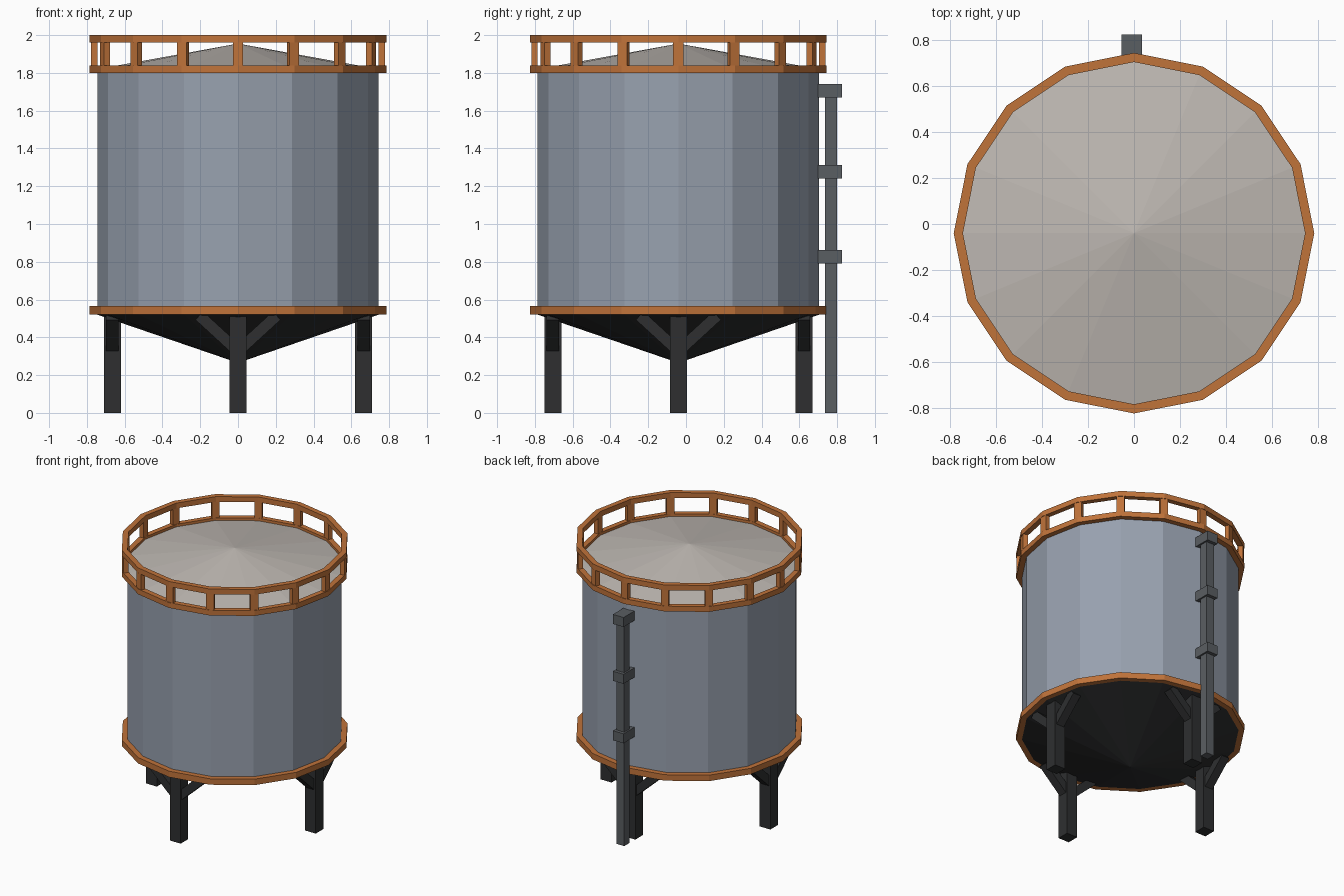
import bpy, bmesh, math
from mathutils import Matrix, Vector

if "Cube" in bpy.data.objects:
    bpy.data.objects.remove(bpy.data.objects["Cube"])

CY = -0.04      # tank axis in y
N = 16          # sides of the tank


def material(name, rgb):
    m = bpy.data.materials.new(name)
    lin = [((c / 255 + 0.055) / 1.055) ** 2.4 for c in rgb]
    m.diffuse_color = (*lin, 1)
    m.use_nodes = True
    m.node_tree.nodes["Principled BSDF"].inputs["Base Color"].default_value = m.diffuse_color
    return m


STEEL = material("blue_grey_steel", (152, 161, 175))
ORANGE = material("orange_paint", (192, 115, 58))
ROOF = material("pale_roof", (190, 184, 178))
DARK = material("dark_frame", (46, 47, 48))
PIPE = material("grey_pipe", (90, 94, 98))


def finish(name, bm, mat):
    bmesh.ops.recalc_face_normals(bm, faces=bm.faces)
    me = bpy.data.meshes.new(name)
    bm.to_mesh(me)
    bm.free()
    me.materials.append(mat)
    ob = bpy.data.objects.new(name, me)
    bpy.context.collection.objects.link(ob)
    return ob


def lathe(name, profile, mat, closed=False):
    """Revolve (radius, z) points round the tank axis in N flat sides."""
    bm = bmesh.new()
    pts = [bm.verts.new((r, CY, z)) for r, z in profile]
    pairs = list(zip(pts, pts[1:] + pts[:1])) if closed else list(zip(pts, pts[1:]))
    edges = [bm.edges.new(p) for p in pairs]
    bmesh.ops.spin(bm, geom=pts + edges, cent=(0, CY, 0), axis=(0, 0, 1),
                   angle=math.tau, steps=N, use_merge=True)
    bmesh.ops.remove_doubles(bm, verts=bm.verts, dist=1e-4)
    return finish(name, bm, mat)


def add_box(bm, size, matrix):
    bmesh.ops.create_cube(bm, size=1, matrix=matrix @ Matrix.Diagonal((*size, 1)))


def box(name, lo, hi, mat):
    lo, hi = Vector(lo), Vector(hi)
    bm = bmesh.new()
    add_box(bm, hi - lo, Matrix.Translation((lo + hi) / 2))
    return finish(name, bm, mat)


def around(angle):
    return Matrix.Translation((0, CY, 0)) @ Matrix.Rotation(angle, 4, 'Z')


def ring(name, z0, z1):
    lathe(name, [(0.745, z0), (0.785, z0), (0.785, z1), (0.745, z1)], ORANGE, True)


# tank shell, conical roof and conical hopper underneath
lathe("tank_shell", [(0.745, 0.52), (0.745, 1.82)], STEEL)
lathe("roof_cone", [(0.745, 1.82), (0, 1.955)], ROOF)
lathe("hopper_cone", [(0.745, 0.52), (0, 0.265)], DARK)

# orange base ring and roof railing
ring("base_ring", 0.52, 0.565)
ring("railing_lower_ring", 1.80, 1.84)
ring("railing_top_rail", 1.96, 2.0)
bm = bmesh.new()
for i in range(N):
    add_box(bm, (0.034, 0.055, 0.13),
            around(math.tau * i / N) @ Matrix.Translation((0.762, 0, 1.90)))
finish("railing_posts", bm, ORANGE)

# four legs, each with two diagonal braces running along the rim
for i, side in enumerate(("right", "back", "left", "front")):
    base = around(i * math.pi / 2)
    bm = bmesh.new()
    add_box(bm, (0.09, 0.09, 0.525), base @ Matrix.Translation((0.665, 0, 0.2625)))
    finish(side + "_leg", bm, DARK)
    bm = bmesh.new()
    for s in (-1, 1):
        a, b = Vector((0.665, 0.02 * s, 0.345)), Vector((0.665, 0.205 * s, 0.515))
        d = b - a
        tilt = Matrix.Rotation(math.atan2(d.z, d.y), 4, 'X')
        add_box(bm, (0.065, d.length, 0.06),
                base @ Matrix.Translation((a + b) / 2) @ tilt)
    finish(side + "_leg_braces", bm, DARK)

# drain pipe at the back with three wall brackets
box("drain_pipe", (-0.043, 0.735, 0), (0.022, 0.80, 1.72), PIPE)
for i, z in enumerate((0.79, 1.24, 1.67)):
    box(f"pipe_bracket_{i + 1}", (-0.055, 0.69, z), (0.034, 0.825, z + 0.072), PIPE)
